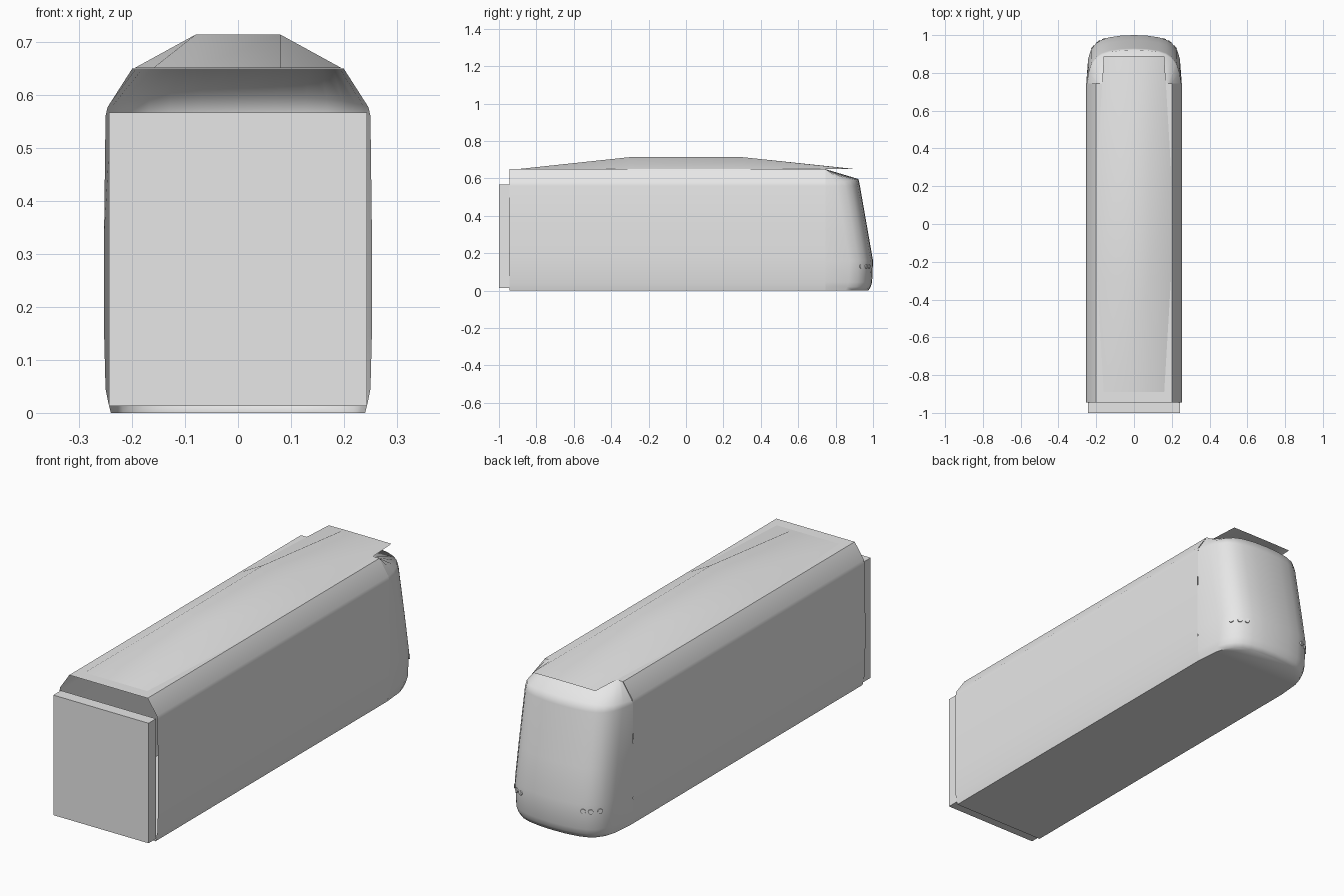
import bpy, bmesh, math
from mathutils import Vector

cube = bpy.data.objects.get("Cube")
if cube:
    bpy.data.objects.remove(cube, do_unlink=True)

grey = bpy.data.materials.new("light_grey")
grey.use_nodes = True
grey.diffuse_color = (0.8, 0.8, 0.8, 1)
grey.node_tree.nodes["Principled BSDF"].inputs["Base Color"].default_value = (0.8, 0.8, 0.8, 1)


def finish(name, bm, angle=None):
    bmesh.ops.recalc_face_normals(bm, faces=bm.faces)
    mesh = bpy.data.meshes.new(name)
    bm.to_mesh(mesh)
    bm.free()
    mesh.materials.append(grey)
    obj = bpy.data.objects.new(name, mesh)
    bpy.context.collection.objects.link(obj)
    if angle:
        bpy.ops.object.select_all(action='DESELECT')
        obj.select_set(True)
        bpy.context.view_layer.objects.active = obj
        bpy.ops.object.shade_smooth_by_angle(angle=math.radians(angle))
    return obj


def loft(bm, rows, closed=False):
    """Bridge equal-length rows of points with quads."""
    grid = [[bm.verts.new(p) for p in row] for row in rows]
    for a, b in zip(grid, grid[1:]):
        n = len(a)
        for i in range(n if closed else n - 1):
            j = (i + 1) % n
            bm.faces.new((a[i], a[j], b[j], b[i]))
    return grid


def mirrored(half):
    """Extend a list of (x, value) from the centre outwards to both sides."""
    return [(-x, v) for x, v in reversed(half) if x > 0] + list(half)


BACK = 0.745
ROOF = 0.65

# Carriage shell, open at both ends
side = [(0.24, 0), (0.25, 0.045), (0.254, 0.18), (0.254, 0.32),
        (0.25, 0.56), (0.247, 0.58), (0.2, ROOF)]
section = side + [(-x, z) for x, z in reversed(side)]
bm = bmesh.new()
loft(bm, [[(x, y, z) for x, z in section] for y in (-0.945, BACK)], closed=True)
finish("carriage_body", bm, 38)

# Rounded, raked cab end: horizontal outlines stacked upwards
plan = [(0, 0), (0.07, 0.003), (0.13, 0.012), (0.17, 0.025), (0.2, 0.045),
        (0.225, 0.078), (0.24, 0.125)]
levels = [(0, 0.975, 0.96), (0.02, 0.987, 0.98), (0.045, 0.995, 1), (0.16, 1, 1.012),
          (0.32, 0.972, 1.012), (0.56, 0.93, 1), (0.597, 0.922, 0.985)]
rows = []
for z, front, width in levels:
    half = [(x * width, front - d) for x, d in plan] + [(0.25 * width, BACK)]
    row = [(x, y, z) for x, y in mirrored(half)]
    if z > 0.59:
        # the brow drops towards the sides to meet the body shoulder
        row = [(x, y, z - 0.02 * (abs(x) / 0.246) ** 4) for x, y, z in row]
    rows.append(row)
rows.append([(max(-0.2, min(0.2, p[0] * 0.81)), BACK, ROOF) for p in rows[-1]])
bm = bmesh.new()
grid = loft(bm, rows)
bm.faces.new(grid[0])
bmesh.ops.remove_doubles(bm, verts=bm.verts, dist=0.0005)
finish("cab_end", bm, 64)

# Gangway block
bm = bmesh.new()
bmesh.ops.create_cube(bm, size=1)
for v in bm.verts:
    v.co = (v.co.x * 0.486, -0.9725 + v.co.y * 0.055, 0.29 + v.co.z * 0.554)
finish("gangway", bm)

# Low roof hump, its cab end overhanging as a thin lip
rows = []
for y, edge, z in ((-0.89, 0.16, 0.651), (-0.3, 0.195, 0.714),
                   (0.3, 0.195, 0.714), (0.89, 0.16, 0.652)):
    rows.append([(-edge, y, 0.651), (-0.08, y, z), (0.08, y, z), (edge, y, 0.651)])
bm = bmesh.new()
loft(bm, rows)
hump = finish("roof_hump", bm, 30)
if hump.data.polygons[0].normal.z < 0:
    hump.data.flip_normals()

# Small round lamps low on each cab corner
bm = bmesh.new()
for s in (-1, 1):
    for x, d, turn in ((0.158, 0.021, 25), (0.187, 0.035, 35), (0.215, 0.063, 50)):
        n = Vector((s * math.sin(math.radians(turn)), math.cos(math.radians(turn)), 0))
        m = n.to_track_quat('Z', 'Y').to_matrix().to_4x4()
        m.translation = Vector((s * x * 1.008, 0.999 - d, 0.13))
        bmesh.ops.create_cone(bm, cap_ends=True, segments=12, radius1=0.011,
                              radius2=0.011, depth=0.008, matrix=m)
finish("cab_lamps", bm)
